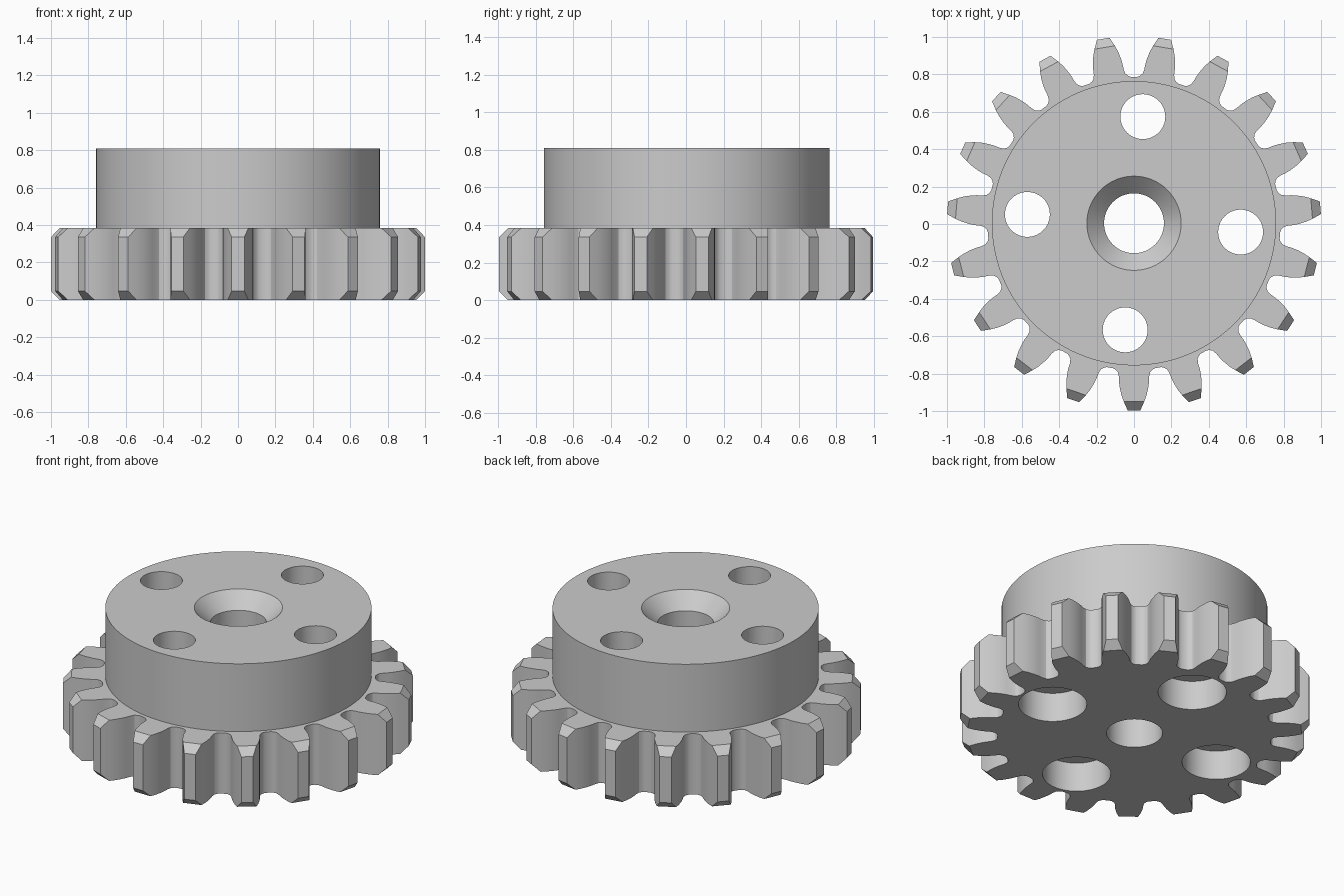
import bpy, bmesh, math

TEETH = 19
HEIGHT = 0.383          # gear thickness
TOP = 0.81              # top of the hub
CHAMFER = 0.047         # bevel on the tooth tips
CENTRE_Y = 0.004        # odd tooth count shifts the axis slightly

cube = bpy.data.objects.get("Cube")
if cube:
    bpy.data.objects.remove(cube, do_unlink=True)

steel = bpy.data.materials.new("grey_steel")
steel.use_nodes = True
GREY = (0.6, 0.6, 0.6, 1)
steel.diffuse_color = GREY
steel.node_tree.nodes["Principled BSDF"].inputs["Base Color"].default_value = GREY


def finish(bm, name):
    bmesh.ops.recalc_face_normals(bm, faces=bm.faces[:])
    mesh = bpy.data.meshes.new(name)
    bm.to_mesh(mesh)
    bm.free()
    obj = bpy.data.objects.new(name, mesh)
    bpy.context.collection.objects.link(obj)
    mesh.materials.append(steel)
    return obj


def lathe(name, profile, x=0, y=0, sides=64):
    """Closed turned solid from (radius, z) pairs, bottom to top."""
    bm = bmesh.new()
    rings = []
    for r, z in profile:
        angles = [math.tau * i / sides for i in range(sides)]
        rings.append([bm.verts.new((x + r * math.cos(a), y + CENTRE_Y + r * math.sin(a), z))
                      for a in angles])
    for a, b in zip(rings, rings[1:]):
        for i in range(sides):
            j = (i + 1) % sides
            bm.faces.new((a[i], a[j], b[j], b[i]))
    bm.faces.new(rings[0])
    bm.faces.new(rings[-1])
    return finish(bm, name)


def toothed_wheel():
    # Half a tooth from root to tip: (distance along the tooth axis, half width)
    half = [(0.775, 0.112), (0.782, 0.099), (0.797, 0.086), (0.82, 0.081), (0.85, 0.08),
            (0.88, 0.076), (0.92, 0.067), (0.953, 0.055), (1.0, 0.034)]
    tooth = [(r, -w) for r, w in half] + [(r, w) for r, w in reversed(half)]
    bm = bmesh.new()
    low, high, tips = [], [], []
    for t in range(TEETH):
        a = -math.pi / 2 + math.tau * t / TEETH
        c, s = math.cos(a), math.sin(a)
        for r, w in tooth:
            is_tip = r == 1.0
            inset = CHAMFER if is_tip else 0
            x, y = r * c - w * s, r * s + w * c + CENTRE_Y
            low.append(bm.verts.new((x, y, inset)))
            high.append(bm.verts.new((x, y, HEIGHT - inset)))
            tips.append(is_tip)
    n = len(low)
    for i in range(n):
        j = (i + 1) % n
        bm.faces.new((low[i], low[j], high[j], high[i]))
        # Sloping bevels at both ends of each tooth tip
        if tips[i] and tips[j]:
            for ring in (low, high):
                bm.faces.new((ring[i - 1], ring[i], ring[j], ring[(j + 1) % n]))
    for ring in (low, high):
        bm.faces.new([v for v, tip in zip(ring, tips) if not tip])
    return finish(bm, "gear_with_hub")


def combine(target, tool, operation):
    mod = target.modifiers.new(operation.lower(), 'BOOLEAN')
    mod.operation = operation
    mod.solver = 'EXACT'
    mod.object = tool
    bpy.context.view_layer.objects.active = target
    bpy.ops.object.modifier_apply(modifier=mod.name)
    bpy.data.objects.remove(tool, do_unlink=True)


gear = toothed_wheel()

# Hub
combine(gear, lathe("hub", [(0.76, 0.2), (0.76, TOP)], sides=128), 'UNION')

# Countersunk centre bore
combine(gear, lathe("bore", [(0.16, -0.1), (0.16, TOP - 0.092), (0.252, TOP), (0.252, TOP + 0.1)]),
        'DIFFERENCE')

# Four bolt holes, counterbored from below
for k in range(4):
    a = math.tau * k / 4 - math.pi / (2 * TEETH)
    hole = lathe("bolt_hole", [(0.195, -0.1), (0.195, 0.185), (0.12, 0.185), (0.12, TOP + 0.1)],
                 0.572 * math.cos(a), 0.572 * math.sin(a))
    combine(gear, hole, 'DIFFERENCE')

bpy.ops.object.select_all(action='DESELECT')
gear.select_set(True)
bpy.context.view_layer.objects.active = gear
bpy.ops.object.shade_smooth_by_angle(angle=math.radians(28))
